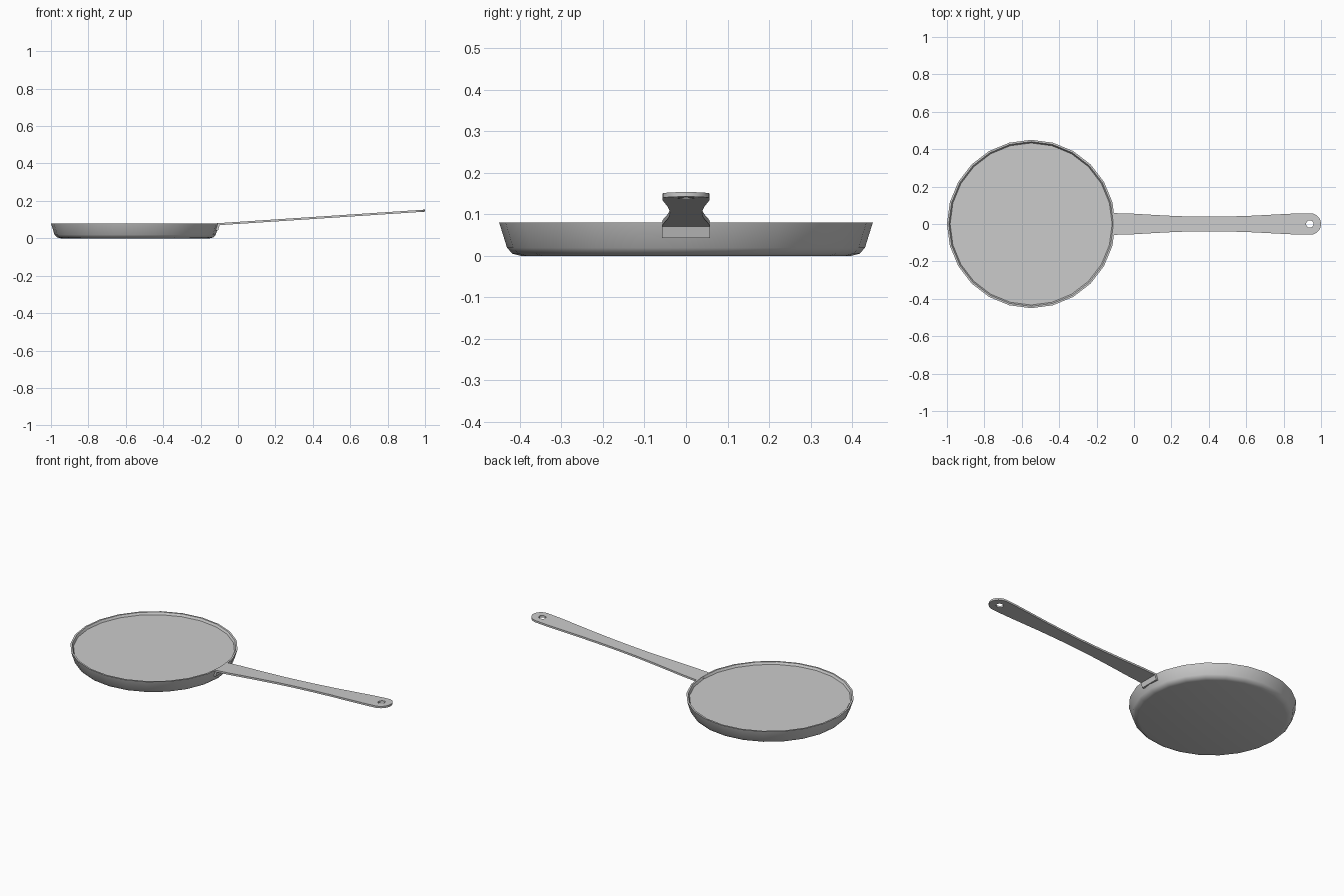
import bpy, bmesh
from math import sin, cos, pi, radians

if "Cube" in bpy.data.objects:
    bpy.data.objects.remove(bpy.data.objects["Cube"])

CX, SIDES = -0.55, 24


def finish(obj, angle):
    bpy.ops.object.select_all(action='DESELECT')
    obj.select_set(True)
    bpy.context.view_layer.objects.active = obj
    bpy.ops.object.shade_smooth_by_angle(angle=radians(angle))


def mesh_object(name, bm, angle=35):
    bmesh.ops.recalc_face_normals(bm, faces=bm.faces)
    mesh = bpy.data.meshes.new(name)
    bm.to_mesh(mesh)
    bm.free()
    obj = bpy.data.objects.new(name, mesh)
    bpy.context.collection.objects.link(obj)
    finish(obj, angle)
    return obj


# Pan body: lathed profile (radius, height), capped under and inside
profile = [(0.398, 0), (0.418, 0.005), (0.431, 0.019), (0.45, 0.08),
           (0.44, 0.08), (0.433, 0.067)]
bm = bmesh.new()
rings = [[bm.verts.new((CX + r * cos(2 * pi * i / SIDES), r * sin(2 * pi * i / SIDES), z))
          for i in range(SIDES)] for r, z in profile]
for a, b in zip(rings, rings[1:]):
    for i in range(SIDES):
        j = (i + 1) % SIDES
        bm.faces.new((a[i], a[j], b[j], b[i]))
bm.faces.new(rings[0])
bm.faces.new(rings[-1])
mesh_object("pan_body", bm)

# Handle: waisted strip with round tip and hanging hole, tilted upward
side = [(-0.113, 0.058), (-0.02, 0.056), (0.08, 0.050), (0.18, 0.0445), (0.28, 0.0405),
        (0.4, 0.039), (0.52, 0.0405), (0.64, 0.0445), (0.76, 0.051), (0.86, 0.056)]
tip = [(0.943 + 0.057 * sin(pi * i / 12), 0.057 * cos(pi * i / 12)) for i in range(13)]
outline = side + tip + [(x, -y) for x, y in reversed(side)]
hole = [(0.94 + 0.02 * cos(pi * i / 8), 0.02 * sin(pi * i / 8)) for i in range(16)]
curve = bpy.data.curves.new("handle", 'CURVE')
curve.dimensions = '2D'
curve.fill_mode = 'BOTH'
curve.extrude = 0.0055
for pts in (outline, hole):
    spline = curve.splines.new('POLY')
    spline.points.add(len(pts) - 1)
    for p, (x, y) in zip(spline.points, pts):
        p.co = (x, y, 0, 1)
    spline.use_cyclic_u = True
handle = bpy.data.objects.new("handle", curve)
bpy.context.collection.objects.link(handle)
handle.select_set(True)
bpy.context.view_layer.objects.active = handle
bpy.ops.object.convert(target='MESH')
handle = bpy.context.view_layer.objects.active
bm = bmesh.new()
bm.from_mesh(handle.data)
bmesh.ops.remove_doubles(bm, verts=bm.verts, dist=1e-5)
for v in bm.verts:
    v.co.z += 0.075 + (v.co.x + 0.113) * 0.0655
bm.to_mesh(handle.data)
bm.free()
finish(handle, 35)

# Mounting tab: bent down from the handle against the pan wall
section = [(-0.116, 0.072), (-0.098, 0.072), (-0.106, 0.043), (-0.124, 0.043)]
bm = bmesh.new()
left, right = [[bm.verts.new((x, y, z)) for x, z in section] for y in (-0.058, 0.058)]
bm.faces.new(left)
bm.faces.new(right)
for i in range(4):
    j = (i + 1) % 4
    bm.faces.new((left[i], left[j], right[j], right[i]))
mesh_object("mounting_tab", bm)
